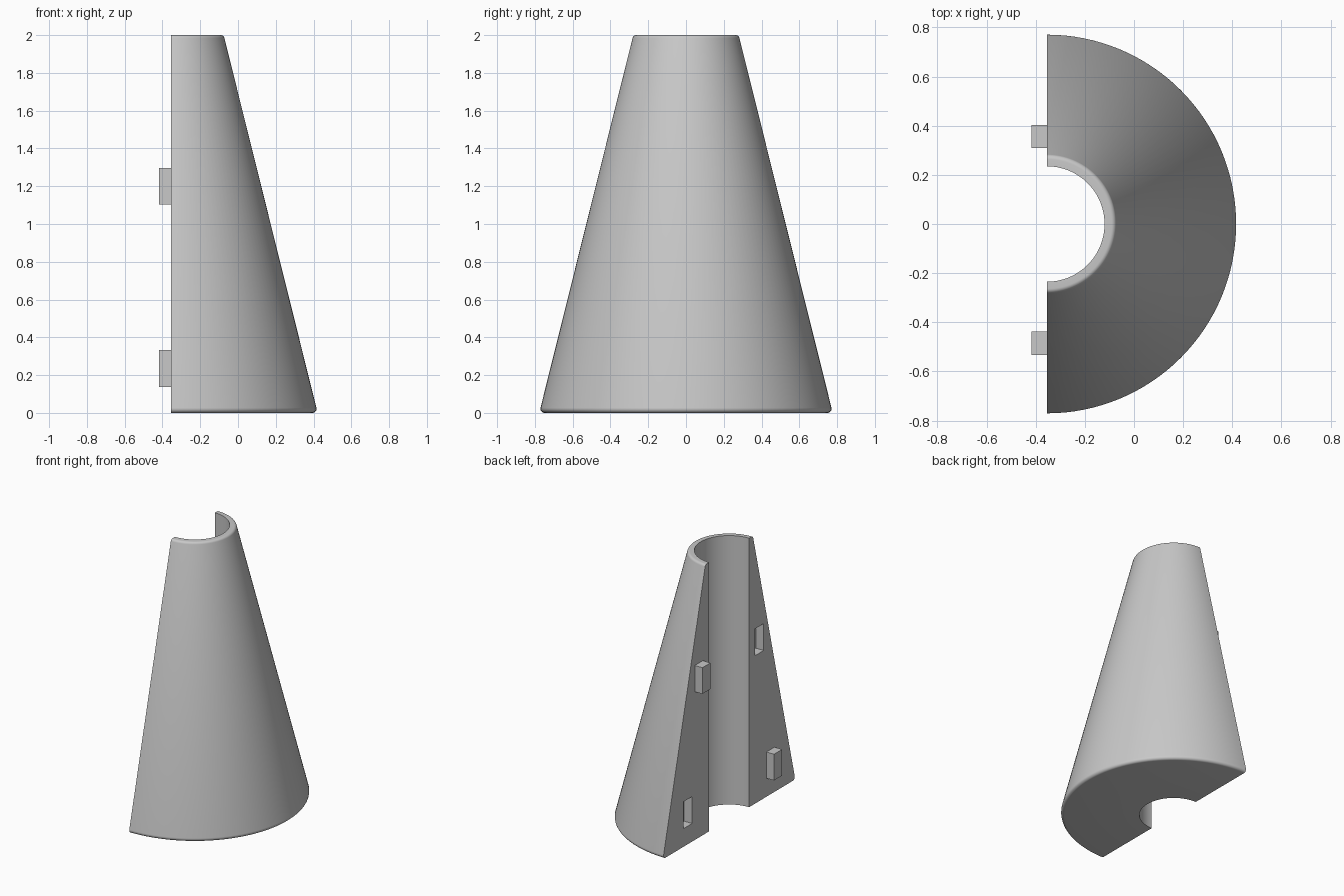
import bpy, bmesh, math
from mathutils import Matrix, Vector

if "Cube" in bpy.data.objects:
    bpy.data.objects.remove(bpy.data.objects["Cube"])

CUT_X = -0.355        # flat split plane
BORE = 0.235
STEPS = 64

grey = bpy.data.materials.new("light grey")
grey.diffuse_color = (0.58, 0.58, 0.58, 1)
grey.use_nodes = True
grey.node_tree.nodes["Principled BSDF"].inputs["Base Color"].default_value = grey.diffuse_color


def fillet(prev, corner, nxt, radius, n=6):
    """Points of an arc rounding one profile corner."""
    p, c, q = Vector(prev), Vector(corner), Vector(nxt)
    a, b = (p - c).normalized(), (q - c).normalized()
    half = a.angle(b) / 2
    centre = c + (a + b).normalized() * radius / math.sin(half)
    start = (c + a * radius / math.tan(half) - centre).normalized()
    end = (c + b * radius / math.tan(half) - centre).normalized()
    return [centre + start.slerp(end, i / n) * radius for i in range(n + 1)]


def finish(bm, name):
    bmesh.ops.recalc_face_normals(bm, faces=bm.faces[:])
    mesh = bpy.data.meshes.new(name)
    bm.to_mesh(mesh)
    bm.free()
    obj = bpy.data.objects.new(name, mesh)
    bpy.context.collection.objects.link(obj)
    mesh.materials.append(grey)
    return obj


def box(name, x0, x1, y, z, wy, wz):
    bm = bmesh.new()
    bmesh.ops.create_cube(bm, size=1, matrix=Matrix.Translation(((x0 + x1) / 2, y, z))
                          @ Matrix.Diagonal((x1 - x0, wy, wz, 1)))
    return finish(bm, name)


# Half cone: closed wall section swept half a turn, then capped on the split plane
foot, lip = (0.777, 0), (0.279, 2)
profile = [Vector((BORE, 0)), *fillet((BORE, 0), foot, lip, 0.022),
           *fillet(foot, lip, (BORE, 2), 0.02), Vector((BORE, 2))]
bm = bmesh.new()
rings = []
for i in range(STEPS + 1):
    t = -math.pi / 2 + math.pi * i / STEPS
    rings.append([bm.verts.new((CUT_X + p.x * math.cos(t), p.x * math.sin(t), p.y))
                  for p in profile])
n = len(profile)
for a, b in zip(rings, rings[1:]):
    for j in range(n):
        k = (j + 1) % n
        bm.faces.new((a[j], b[j], b[k], a[k]))
bm.faces.new(rings[0])
bm.faces.new(rings[-1])
half_cone = finish(bm, "half_cone")

# Pegs on one side, matching sockets mirrored on the other
for label, y, z in (("upper", 0.356, 1.2), ("lower", -0.486, 0.235)):
    box(label + "_peg", CUT_X - 0.062, CUT_X + 0.01, y, z, 0.095, 0.195)
    cutter = box(label + "_socket_cutter", CUT_X - 0.05, CUT_X + 0.065, -y, z, 0.1, 0.2)
    cutter.hide_render = True
    cutter.hide_set(True)
    mod = half_cone.modifiers.new(label + "_socket", 'BOOLEAN')
    mod.operation = 'DIFFERENCE'
    mod.object = cutter
    mod.solver = 'EXACT'

# Apply the sockets, then smooth the curved walls
bpy.context.view_layer.objects.active = half_cone
half_cone.select_set(True)
for mod in list(half_cone.modifiers):
    bpy.ops.object.modifier_apply(modifier=mod.name)
bpy.ops.object.shade_smooth_by_angle(angle=math.radians(30))
